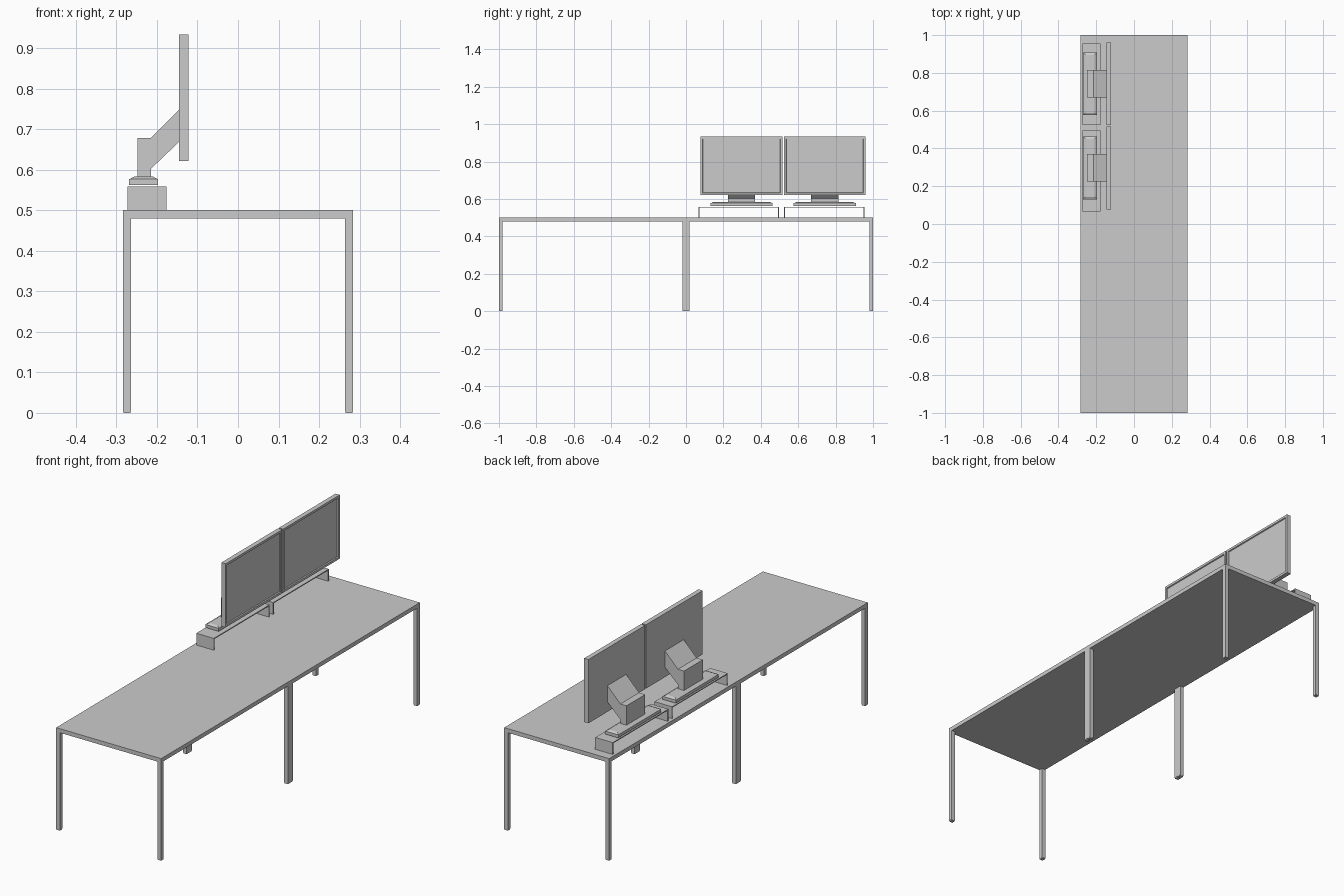
import bpy, bmesh

if "Cube" in bpy.data.objects:
    bpy.data.objects.remove(bpy.data.objects["Cube"])


def finish(name, bm):
    bmesh.ops.recalc_face_normals(bm, faces=bm.faces)
    me = bpy.data.meshes.new(name)
    bm.to_mesh(me)
    bm.free()
    ob = bpy.data.objects.new(name, me)
    bpy.context.collection.objects.link(ob)
    return ob


def add_box(bm, x, y, z):
    """Axis-aligned box from (min, max) pairs; returns its faces."""
    verts = bmesh.ops.create_cube(bm, size=1)["verts"]
    for v in verts:
        v.co = [r[0] if c < 0 else r[1] for c, r in zip(v.co, (x, y, z))]
    return list({f for v in verts for f in v.link_faces})


def box(name, x, y, z):
    bm = bmesh.new()
    add_box(bm, x, y, z)
    return finish(name, bm)


def extrude(name, pts, axis, lo, hi):
    """Extrude a 2D profile along x (points are y, z) or y (points are x, z)."""
    bm = bmesh.new()
    vs = [bm.verts.new((lo, a, b) if axis == "x" else (a, lo, b)) for a, b in pts]
    face = bm.faces.new(vs)
    ext = bmesh.ops.extrude_face_region(bm, geom=[face])["geom"]
    d = hi - lo
    bmesh.ops.translate(bm, verts=[g for g in ext if isinstance(g, bmesh.types.BMVert)],
                        vec=(d, 0, 0) if axis == "x" else (0, d, 0))
    return finish(name, bm)


# Two desks end to end, each with four legs on small feet
W, LEG = 0.284, 0.02
for side, y0 in (("front", -1.0), ("back", 0.0)):
    y1 = y0 + 1.0
    box(f"{side}_desk_top", (-W, W), (y0, y1), (0.48, 0.5))
    for xn, x0 in (("left", -W), ("right", W - LEG)):
        for i, ly in enumerate((y0, y1 - LEG)):
            bm = bmesh.new()
            add_box(bm, (x0, x0 + LEG), (ly, ly + LEG), (0.004, 0.48))
            add_box(bm, (x0 + 0.001, x0 + LEG - 0.001),
                    (ly + 0.001, ly + LEG - 0.001), (0, 0.004))
            finish(f"{side}_desk_{xn}_leg_{i + 1}", bm)

# Two monitors, each with riser, base, neck and panel
for n, ry, cy in (("near", 0.281, 0.297), ("far", 0.74, 0.742)):
    # Open sheet riser
    a, b, t, top = ry - 0.215, ry + 0.215, 0.005, 0.558
    extrude(f"{n}_riser", [(a, 0.5), (a, top), (b, top), (b, 0.5), (b - t, 0.5),
                           (b - t, top - t), (a + t, top - t), (a + t, 0.5)],
            "x", -0.272, -0.177)

    # Base plate with a shallow tapered top
    bm = bmesh.new()
    faces = add_box(bm, (-0.269, -0.197), (cy - 0.166, cy + 0.166), (0.562, 0.577))
    cap = [f for f in faces if f.calc_center_median().z > 0.576]
    bmesh.ops.inset_individual(bm, faces=cap, thickness=0.003)
    bmesh.ops.inset_individual(bm, faces=cap, thickness=0.015, depth=0.006)
    finish(f"{n}_stand_base", bm)

    # Bent neck
    extrude(f"{n}_stand_neck", [(-0.248, 0.58), (-0.248, 0.678), (-0.215, 0.678),
                                (-0.144, 0.75), (-0.144, 0.67), (-0.215, 0.602),
                                (-0.215, 0.58)], "y", cy - 0.0725, cy + 0.0725)

    # Panel with recessed screen
    bm = bmesh.new()
    faces = add_box(bm, (-0.145, -0.122), (cy - 0.219, cy + 0.219), (0.621, 0.933))
    scr = [f for f in faces if f.calc_center_median().x > -0.123]
    bmesh.ops.inset_individual(bm, faces=scr, thickness=0.016)
    bmesh.ops.inset_individual(bm, faces=scr, thickness=0.003, depth=-0.005)
    finish(f"{n}_monitor_panel", bm)
